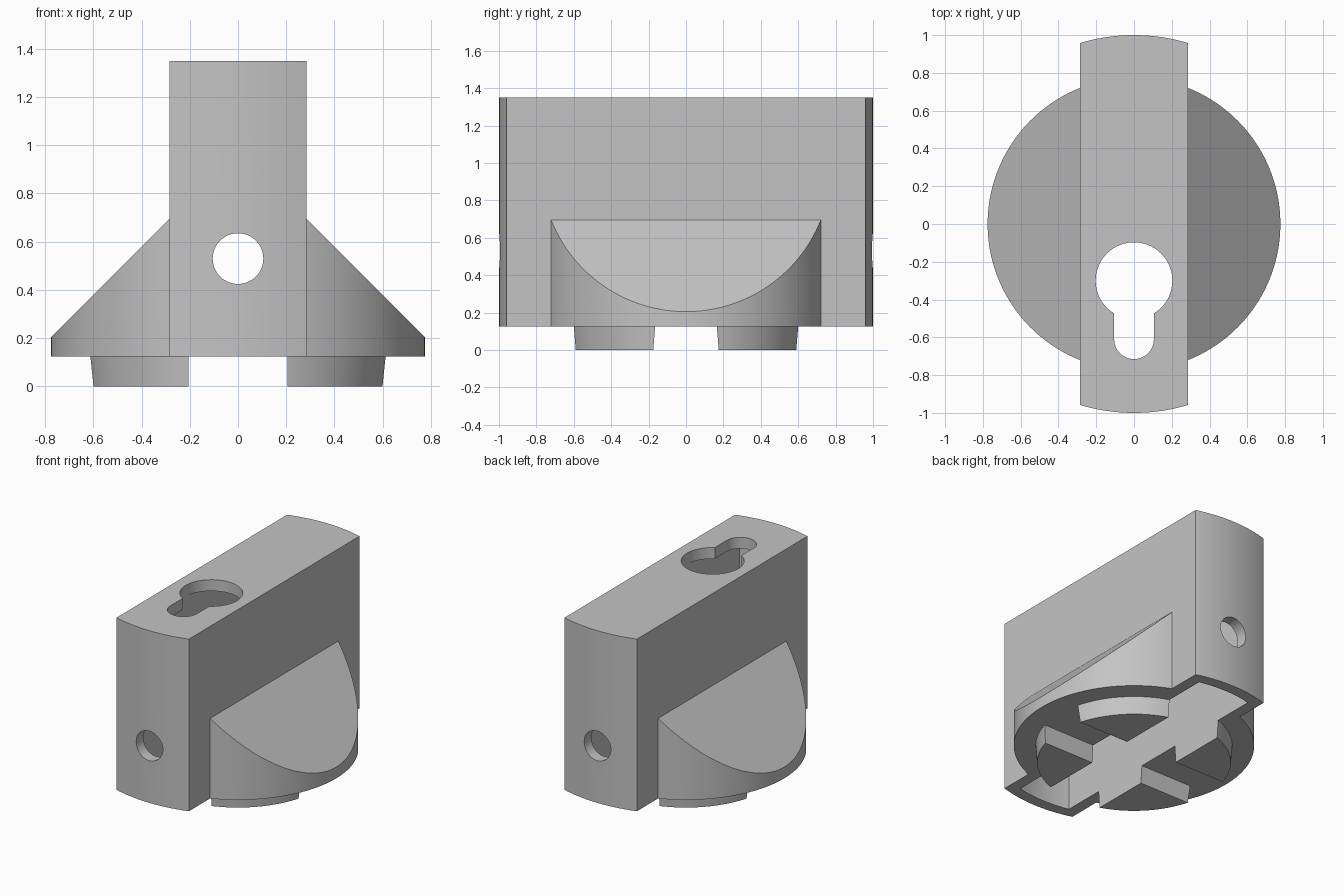
import bpy, bmesh
from math import sin, cos, asin, acos, pi
from mathutils import Vector

cube = bpy.data.objects.get("Cube")
if cube:
    bpy.data.objects.remove(cube, do_unlink=True)

grey = bpy.data.materials.new("plain_grey")
grey.use_nodes = True
colour = (0.55, 0.55, 0.55, 1)
grey.diffuse_color = colour
grey.node_tree.nodes["Principled BSDF"].inputs["Base Color"].default_value = colour

HALF, WALL, BASE, TOP = 0.285, 0.08, 0.125, 1.35
INNER = HALF - WALL
DISC = 0.775


def arc(r, a0, a1, n, cx=0, cy=0):
    return [(cx + r * cos(a0 + (a1 - a0) * i / n),
             cy + r * sin(a0 + (a1 - a0) * i / n)) for i in range(n + 1)]


def loft(name, low, high, z0, z1, slope=None):
    """Solid between two matching outlines, optionally cut by a plane."""
    bm = bmesh.new()
    a = [bm.verts.new((x, y, z0)) for x, y in low]
    b = [bm.verts.new((x, y, z1)) for x, y in high]
    bm.faces.new(a)
    bm.faces.new(b)
    for i in range(len(a)):
        j = (i + 1) % len(a)
        bm.faces.new((a[i], a[j], b[j], b[i]))
    if slope:
        point, normal = slope
        bmesh.ops.bisect_plane(bm, geom=bm.verts[:] + bm.edges[:] + bm.faces[:],
                               plane_co=point, plane_no=normal, clear_outer=True)
        bmesh.ops.holes_fill(bm, edges=[e for e in bm.edges if e.is_boundary])
    bmesh.ops.recalc_face_normals(bm, faces=bm.faces[:])
    mesh = bpy.data.meshes.new(name)
    bm.to_mesh(mesh)
    bm.free()
    mesh.materials.append(grey)
    ob = bpy.data.objects.new(name, mesh)
    bpy.context.collection.objects.link(ob)
    return ob


def activate(ob):
    bpy.ops.object.select_all(action='DESELECT')
    ob.select_set(True)
    bpy.context.view_layer.objects.active = ob


def cut(ob, cutter):
    mod = ob.modifiers.new("cut", 'BOOLEAN')
    mod.operation = 'DIFFERENCE'
    mod.solver = 'EXACT'
    mod.object = cutter
    cutter.hide_render = True
    activate(ob)
    bpy.ops.object.modifier_apply(modifier=mod.name)
    bpy.data.objects.remove(cutter, do_unlink=True)


def bar_outline(half, r):
    a = asin(half / r)
    return (arc(r, pi / 2 - a, pi / 2 + a, 20)
            + arc(r, 3 * pi / 2 - a, 3 * pi / 2 + a, 20))


# Upright housing: hollow bar with rounded ends, open underneath
outer = bar_outline(HALF, 1.0)
housing = loft("housing", outer, outer, BASE, TOP)
inner = bar_outline(INNER, 1.0 - WALL)
cut(housing, loft("cavity_cutter", inner, inner, 0, TOP - WALL))

# Keyhole through the top plate
big, small = 0.203, 0.105
neck = asin(small / big)
keyhole = (arc(big, -pi / 2 + neck, 3 * pi / 2 - neck, 56, 0, -0.3)
           + arc(small, pi, 2 * pi, 28, 0, -0.61))
cut(housing, loft("keyhole_cutter", keyhole, keyhole, TOP - 0.2, TOP + 0.2))

# Round hole through both ends
ring = arc(0.105, 0, 2 * pi, 48)[:-1]
drill = loft("hole_cutter", ring, ring, -1.2, 1.2)
drill.rotation_euler.x = pi / 2
drill.location.z = 0.53
bpy.context.view_layer.update()
cut(housing, drill)

parts = [housing]

# Side wings: disc segments with a sloping top
a = acos(HALF / DISC)
for side, s in (("left", 1), ("right", -1)):
    seg = [(s * x, y) for x, y in arc(DISC, -a, a, 64)]
    plane = (Vector((s * HALF, 0, 0.695)), Vector((s, 0, 1)))
    parts.append(loft(side + "_wing", seg, seg, BASE, 0.8, plane))


# Four tapered feet: quarter sectors separated by a cross-shaped gap
def foot_outline(r, gap, sx, sy):
    pts = [(INNER, gap)] + arc(r, asin(gap / r), acos(INNER / r), 24)
    return [(sx * x, sy * y) for x, y in pts]


for side, sx in (("left", 1), ("right", -1)):
    for end, sy in (("front", -1), ("back", 1)):
        parts.append(loft(f"{end}_{side}_foot",
                          foot_outline(0.624, 0.175, sx, sy),
                          foot_outline(0.634, 0.165, sx, sy), 0, BASE))

for ob in parts:
    activate(ob)
    bpy.ops.object.shade_smooth_by_angle(angle=0.5)
